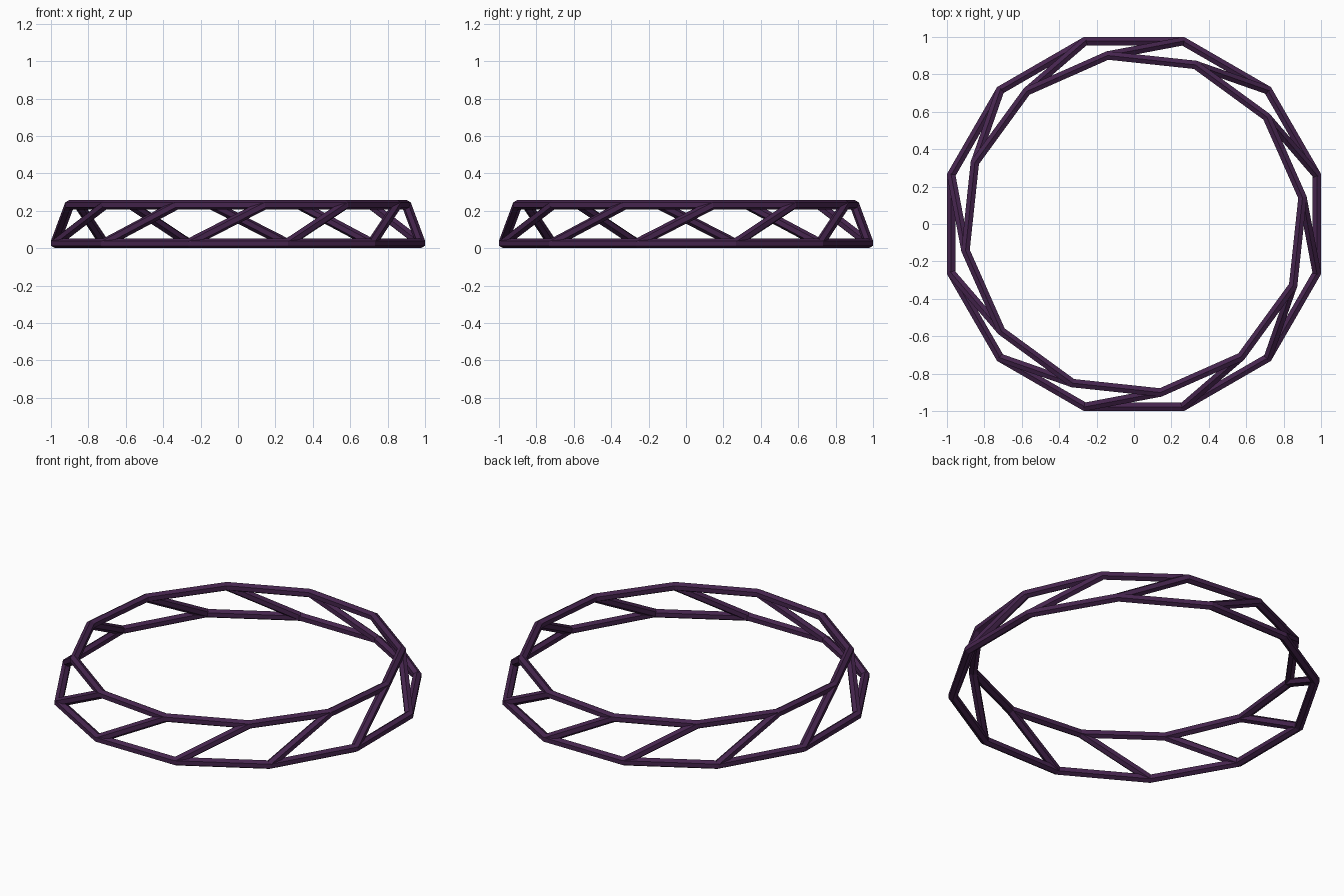
import bpy, bmesh
from math import cos, sin, pi, radians
from mathutils import Vector

if "Cube" in bpy.data.objects:
    bpy.data.objects.remove(bpy.data.objects["Cube"])

N = 12          # bays around the ring
SIDES = 6       # sides of each tube
R = 0.026       # tube radius
LOW = (1.012, 0.026, radians(15))     # radius, height, first angle
HIGH = (0.912, 0.232, radians(8.9))

mat = bpy.data.materials.new("dark_purple")
mat.diffuse_color = (0.06, 0.018, 0.075, 1)
mat.use_nodes = True
mat.node_tree.nodes["Principled BSDF"].inputs["Base Color"].default_value = mat.diffuse_color


def finish(name, bm):
    bmesh.ops.recalc_face_normals(bm, faces=bm.faces)
    me = bpy.data.meshes.new(name)
    bm.to_mesh(me)
    bm.free()
    me.materials.append(mat)
    ob = bpy.data.objects.new(name, me)
    bpy.context.collection.objects.link(ob)
    return ob


def node(ring, i):
    r, z, a0 = ring
    a = a0 + 2 * pi * i / N
    return Vector((r * cos(a), r * sin(a), z))


def bridge(bm, a, b):
    for k in range(SIDES):
        j = (k + 1) % SIDES
        bm.faces.new((a[k], a[j], b[j], b[k]))


def chord_ring(name, ring):
    # mitred hexagonal tube around a twelve-sided ring
    bm = bmesh.new()
    loops = []
    for i in range(N):
        c = node(ring, i)
        out = Vector((c.x, c.y, 0)).normalized() / cos(pi / N)
        loops.append([bm.verts.new(c + R * (out * sin(2 * pi * k / SIDES)
                      + Vector((0, 0, cos(2 * pi * k / SIDES)))))
                      for k in range(SIDES)])
    for i in range(N):
        bridge(bm, loops[i], loops[(i + 1) % N])
    return finish(name, bm)


def strut(name, p, q):
    # straight hexagonal bar between two nodes
    bm = bmesh.new()
    d = (q - p).normalized()
    side = d.cross(Vector((0, 0, 1))).normalized()
    up = side.cross(d)
    ends = [[bm.verts.new(c + R * (side * sin(2 * pi * k / SIDES)
             + up * cos(2 * pi * k / SIDES))) for k in range(SIDES)]
            for c in (p, q)]
    bridge(bm, *ends)
    for e in ends:
        bm.faces.new(e)
    return finish(name, bm)


# Lower and upper rings
chord_ring("lower_ring", LOW)
chord_ring("upper_ring", HIGH)

# Slanted struts, each rising counter-clockwise to the next upper corner
for i in range(N):
    strut(f"diagonal_strut_{i + 1}", node(LOW, i), node(HIGH, i + 1))
